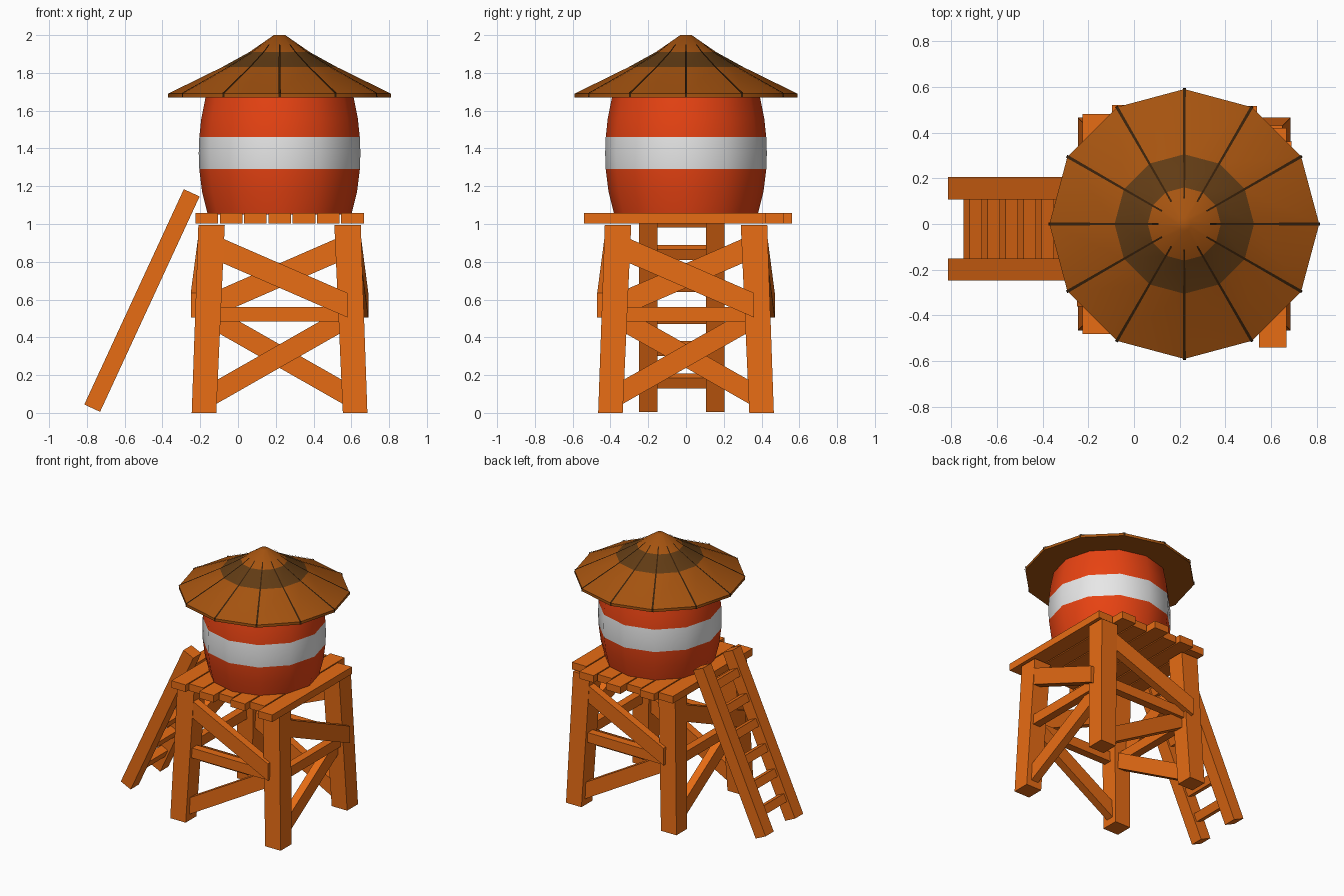
import bpy, bmesh, math
from mathutils import Vector, Matrix

if "Cube" in bpy.data.objects:
    bpy.data.objects.remove(bpy.data.objects["Cube"])

CX = 0.22  # tower axis


def material(name, rgb):
    m = bpy.data.materials.new(name)
    m.diffuse_color = (*rgb, 1)
    m.use_nodes = True
    m.node_tree.nodes["Principled BSDF"].inputs["Base Color"].default_value = m.diffuse_color
    return m


WOOD = material("orange wood", (0.80, 0.15, 0.007))
RED = material("red orange paint", (0.80, 0.055, 0.006))
WHITE = material("white paint", (0.80, 0.80, 0.80))
BROWN = material("roof brown", (0.38, 0.088, 0.005))
DARK = material("dark roof band", (0.12, 0.044, 0.007))
SEAM = material("roof seam", (0.04, 0.015, 0.003))


def finish(name, bm, mats):
    bmesh.ops.recalc_face_normals(bm, faces=bm.faces)
    me = bpy.data.meshes.new(name)
    bm.to_mesh(me)
    bm.free()
    for m in mats:
        me.materials.append(m)
    ob = bpy.data.objects.new(name, me)
    bpy.context.collection.objects.link(ob)
    return ob


def loft(name, a, b, mat=WOOD, matrix=None):
    """Solid bar between two four-point end sections."""
    bm = bmesh.new()
    va = [bm.verts.new(p) for p in a]
    vb = [bm.verts.new(p) for p in b]
    bm.faces.new(va)
    bm.faces.new(vb)
    for i in range(4):
        j = (i + 1) % 4
        bm.faces.new((va[i], va[j], vb[j], vb[i]))
    if matrix:
        bm.transform(matrix)
    return finish(name, bm, [mat])


def box(name, x0, x1, y0, y1, z0, z1):
    def ring(z):
        return [(x0, y0, z), (x1, y0, z), (x1, y1, z), (x0, y1, z)]
    return loft(name, ring(z0), ring(z1))


def lathe(name, profile, mats, rule, sides=12):
    """Closed 12-sided solid; rule(height) gives the material index."""
    bm = bmesh.new()
    rings = [[bm.verts.new((CX + r * math.cos(math.tau * i / sides),
                            r * math.sin(math.tau * i / sides), z))
              for i in range(sides)] for r, z in profile]
    for a, b in zip(rings, rings[1:]):
        for i in range(sides):
            j = (i + 1) % sides
            f = bm.faces.new((a[i], a[j], b[j], b[i]))
            f.material_index = rule(f.calc_center_median().z)
    bm.faces.new(rings[0])
    bm.faces.new(rings[-1])
    ob = finish(name, bm, mats)
    bpy.ops.object.select_all(action='DESELECT')
    ob.select_set(True)
    bpy.context.view_layer.objects.active = ob
    bpy.ops.object.shade_smooth_by_angle(angle=math.radians(40))
    return ob


# Tank with white middle band
lathe("tank", [(0.38, 1.05), (0.41, 1.17), (0.425, 1.29), (0.428, 1.375),
               (0.425, 1.46), (0.414, 1.56), (0.39, 1.68)],
      [RED, WHITE], lambda z: int(1.29 < z < 1.46))

# Roof with dark ring
ROOF = [(0.03, 2.0), (0.16, 1.91), (0.305, 1.83), (0.59, 1.69)]
lathe("roof", [(0.59, 1.67)] + ROOF[::-1], [BROWN, DARK],
      lambda z: int(1.83 < z < 1.91))

# Dark seams along the roof ridges
bm = bmesh.new()
for k in range(12):
    rot = Matrix.Rotation(math.tau * k / 12, 3, 'Z')
    prev = None
    for r, z in [(0.11, 1.945)] + ROOF[1:] + [(0.592, 1.672)]:
        w = 0.003 + 0.006 * r
        lift = 0.004 if z > 1.68 else 0
        pair = [bm.verts.new(rot @ Vector((r + 0.002, s * w, z + lift)) + Vector((CX, 0, 0)))
                for s in (-1, 1)]
        if prev:
            bm.faces.new((prev[0], pair[0], pair[1], prev[1]))
        prev = pair
finish("roof_seams", bm, [SEAM])

# Deck planks of uneven length
ENDS = [(-0.48, 0.48), (-0.45, 0.52), (-0.51, 0.49), (-0.46, 0.56),
        (-0.50, 0.48), (-0.45, 0.515), (-0.54, 0.42)]
for i, (y0, y1) in enumerate(ENDS):
    x = -0.225 + i * 0.1285
    box(f"deck_plank_{i + 1}", x, x + 0.12, y0, y1, 1.003, 1.057)


def brace(name, start, end, height, thick, matrix):
    """Board on the front side; start and end are (along, z, outer distance)."""
    def section(u, z, d):
        h = height / 2
        return [(u, -d, z - h), (u, -d, z + h), (u, thick - d, z + h), (u, thick - d, z - h)]
    loft(name, section(*start), section(*end), matrix=matrix)


# Four sides of the stand: leg, rail and two diagonal braces, turned about the axis
for k, side in enumerate(("front", "right", "back", "left")):
    m = Matrix.Translation((CX, 0, 0)) @ Matrix.Rotation(k * math.pi / 2, 4, 'Z')

    def square(c, h, z):
        return [(-c - h, -c - h, z), (-c + h, -c - h, z), (-c + h, -c + h, z), (-c - h, -c + h, z)]
    loft(f"{side}_leg", square(0.40, 0.065, 0), square(0.36, 0.07, 0.995), matrix=m)
    brace(f"{side}_upper_brace", (-0.34, 0.875, 0.43), (0.36, 0.57, 0.47), 0.13, 0.06, m)
    brace(f"{side}_rail", (-0.36, 0.522, 0.425), (0.36, 0.522, 0.425), 0.075, 0.06, m)
    brace(f"{side}_lower_brace", (-0.37, 0.09, 0.425), (0.35, 0.50, 0.40), 0.125, 0.06, m)

# Leaning ladder
low, high = Vector((-0.772, 0, 0.025)), Vector((-0.245, 0, 1.165))
along = (high - low).normalized()
across = Vector((along.z, 0, -along.x))
Y = Vector((0, 1, 0))


def ladder_end(p, y):
    return [p + across * (0.046 * a) + Y * (y + 0.049 * b)
            for a, b in ((-1, -1), (1, -1), (1, 1), (-1, 1))]


for name, y in (("front", -0.199), ("back", 0.156)):
    loft(f"ladder_{name}_rail", ladder_end(low, y), ladder_end(high, y))

for i in range(6):
    c = low.lerp(high, (0.17 + 0.17 * i - low.z) / (high.z - low.z))
    ends = [[c + across * (0.03 * a) + along * (0.03 * b) + Y * y
             for a, b in ((-1, -1), (1, -1), (1, 1), (-1, 1))] for y in (-0.16, 0.12)]
    loft(f"ladder_rung_{i + 1}", *ends)
